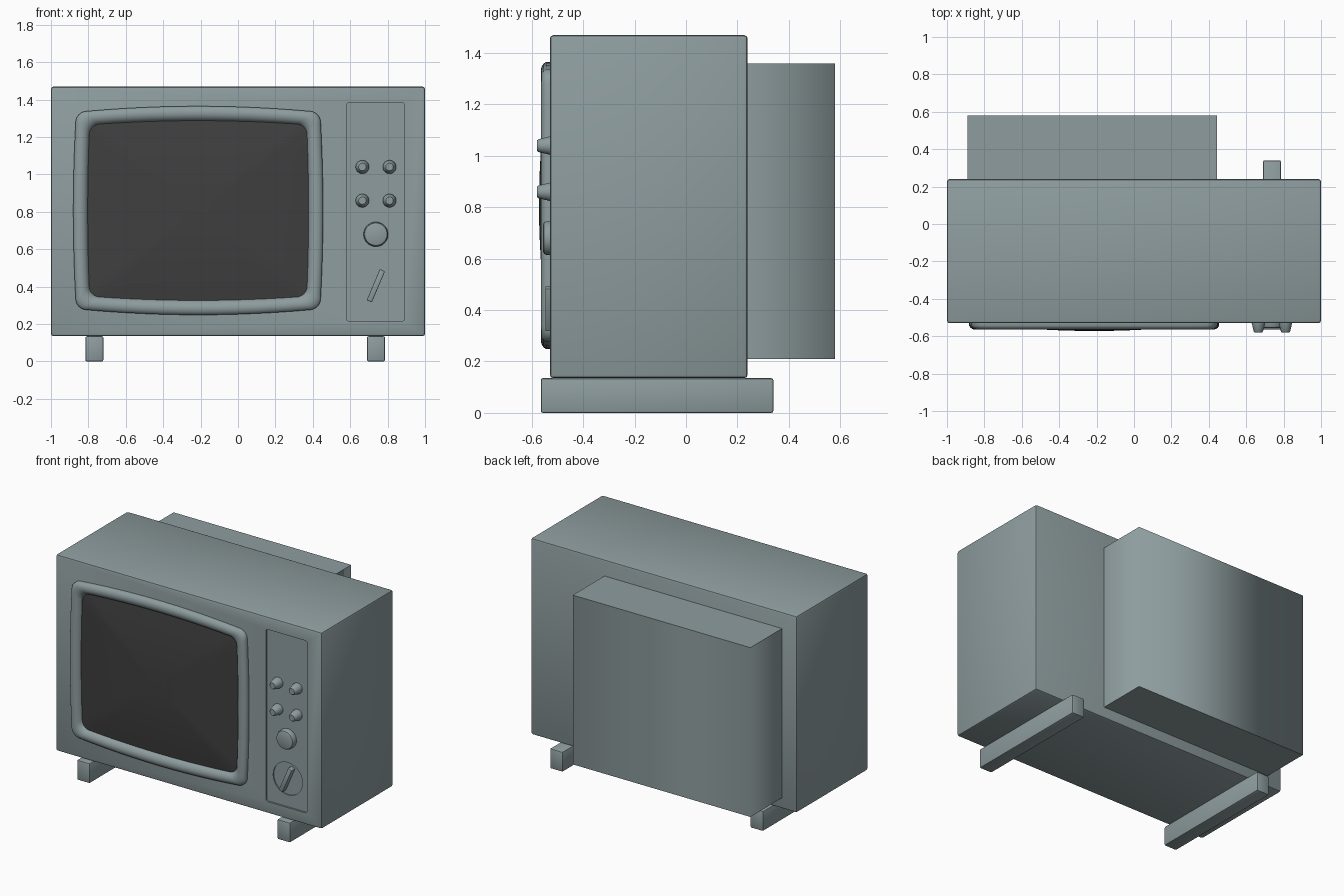
import bpy, bmesh, math
from mathutils import Matrix, Vector

if "Cube" in bpy.data.objects:
    bpy.data.objects.remove(bpy.data.objects["Cube"], do_unlink=True)


def material(name, rgb):
    m = bpy.data.materials.new(name)
    m.use_nodes = True
    m.diffuse_color = (*rgb, 1)
    m.node_tree.nodes["Principled BSDF"].inputs["Base Color"].default_value = (*rgb, 1)
    return m


CASE = material("grey green casing", (0.27, 0.335, 0.345))
GLASS = material("dark glass", (0.05, 0.05, 0.05))


def finish(name, bm, mat, angle=35):
    bmesh.ops.recalc_face_normals(bm, faces=bm.faces)
    me = bpy.data.meshes.new(name)
    bm.to_mesh(me)
    bm.free()
    ob = bpy.data.objects.new(name, me)
    bpy.context.collection.objects.link(ob)
    me.materials.append(mat)
    bpy.ops.object.select_all(action="DESELECT")
    ob.select_set(True)
    bpy.context.view_layer.objects.active = ob
    bpy.ops.object.shade_smooth_by_angle(angle=math.radians(angle))
    return ob


def box_mesh(lo, hi, bevel=0, segments=2):
    bm = bmesh.new()
    lo, hi = Vector(lo), Vector(hi)
    bmesh.ops.create_cube(bm, size=1, matrix=Matrix.Translation((lo + hi) / 2)
                          @ Matrix.Diagonal((*(hi - lo), 1)))
    if bevel:
        bmesh.ops.bevel(bm, geom=bm.edges[:], offset=bevel, segments=segments,
                        profile=0.5, affect="EDGES")
    return bm


def cut(target, cutter):
    mod = target.modifiers.new("recess", "BOOLEAN")
    mod.operation = "DIFFERENCE"
    mod.solver = "EXACT"
    mod.object = cutter
    bpy.context.view_layer.objects.active = target
    bpy.ops.object.modifier_apply(modifier=mod.name)
    bpy.data.objects.remove(cutter, do_unlink=True)


def outline(hx, hz, bulge_x, bulge_z, r):
    """Rounded rectangle whose four sides bow outwards."""
    bx, bz = hx - bulge_x, hz - bulge_z
    pts = []
    for k, (sx, sz) in enumerate([(1, 1), (-1, 1), (-1, -1), (1, -1)]):
        for i in range(7):
            a = math.pi / 2 * (k + i / 6)
            pts.append(Vector((sx * (bx - r) + r * math.cos(a), sz * (bz - r) + r * math.sin(a))))
    ring = []
    for i, p in enumerate(pts):
        q = pts[(i + 1) % len(pts)]
        steps = 12 if i % 7 == 6 else 1
        ring += [p.lerp(q, j / steps) for j in range(steps)]
    return [(p.x + bulge_x * (1 - (p.y / bz) ** 2) * p.x / bx,
             p.y + bulge_z * (1 - (p.x / bx) ** 2) * p.y / bz) for p in ring]


def loft(bm, rings):
    for a, b in zip(rings, rings[1:]):
        for i in range(len(a)):
            j = (i + 1) % len(a)
            bm.faces.new((a[i], a[j], b[j], b[i]))


def turned(name, x, z, profile, sides=32):
    """Part turned about the front-back axis, from (radius, y) pairs."""
    bm = bmesh.new()
    rings = [[bm.verts.new((x + r * math.cos(t * math.tau / sides), y,
                            z + r * math.sin(t * math.tau / sides)))
              for t in range(sides)] for r, y in profile]
    loft(bm, rings)
    bm.faces.new(rings[0])
    bm.faces.new(rings[-1])
    return finish(name, bm, CASE)


# Cabinet with a sunken control panel
FRONT, PANEL = -0.53, -0.518
cabinet = finish("cabinet", box_mesh((-1, FRONT, 0.135), (1, 0.24, 1.47), 0.014), CASE)
bm = box_mesh((0.58, -0.6, 0.215), (0.89, PANEL, 1.385))
bmesh.ops.bevel(bm, geom=[e for e in bm.edges
                          if abs(e.verts[0].co.y - e.verts[1].co.y) > 0.01],
                offset=0.015, segments=4, profile=0.5, affect="EDGES")
cut(cabinet, finish("panel_cutter", bm, CASE))
cut(cabinet, turned("dial_cutter", 0.737, 0.405, [(0.11, -0.6), (0.11, PANEL + 0.008)], 48))
bpy.ops.object.select_all(action="DESELECT")
cabinet.select_set(True)
bpy.context.view_layer.objects.active = cabinet
bpy.ops.object.shade_smooth_by_angle(angle=math.radians(35))

# Rear tube housing: rounded shading around the sides, crisp top and bottom
bm = box_mesh((-0.89, 0.235, 0.21), (0.445, 0.58, 1.36))
bmesh.ops.delete(bm, geom=[f for f in bm.faces if f.calc_center_median().y < 0.3],
                 context="FACES")
housing = finish("tube_housing", bm, CASE, 100)
for e in housing.data.edges:
    a, b = (housing.data.vertices[i].co for i in e.vertices)
    e.use_edge_sharp = abs(a.z - b.z) < 0.01

# Runner feet
for name, x in (("right_foot", -0.768), ("left_foot", 0.738)):
    finish(name, box_mesh((x - 0.048, -0.565, 0), (x + 0.048, 0.34, 0.135), 0.008), CASE)

# Bowed screen surround
CX, CZ = -0.213, 0.807
bm = bmesh.new()
rings = []
for inset, y in [(0, FRONT + 0.005), (0, -0.545), (0.006, -0.554), (0.018, -0.562),
                 (0.032, -0.565), (0.046, -0.564), (0.06, -0.558), (0.07, -0.549),
                 (0.077, -0.538), (0.08, FRONT + 0.005)]:
    k = inset / 0.08
    pts = outline(0.668 - inset, 0.558 - inset, 0.016 - 0.006 * k, 0.032 - 0.01 * k, 0.05)
    rings.append([bm.verts.new((CX + x, y, CZ + z)) for x, z in pts])
loft(bm, rings)
finish("screen_surround", bm, CASE, 60)

# Domed screen
bm = bmesh.new()
rings = []
edge = outline(0.592, 0.482, 0.01, 0.022, 0.05)
for s in (1, 0.9, 0.75, 0.6, 0.45, 0.3, 0.15):
    y = -0.536 - 0.036 * (1 - s * s)
    rings.append([bm.verts.new((CX + x * s, y, CZ + z * s)) for x, z in edge])
loft(bm, rings)
bm.faces.new(rings[-1])
finish("screen", bm, GLASS, 60)

# Four small tapered knobs
for row, z in (("upper", 1.04), ("lower", 0.86)):
    for side, x in (("right", 0.665), ("left", 0.81)):
        turned(f"{row}_{side}_knob", x, z,
               [(0.036, PANEL + 0.005), (0.036, -0.53), (0.033, -0.54),
                (0.025, -0.574), (0.02, -0.58)])

# Large round knob
turned("large_knob", 0.737, 0.68,
       [(0.066, PANEL + 0.005), (0.065, -0.545), (0.06, -0.553), (0.05, -0.557)])

# Tilted pointer on the dial
bm = box_mesh((-0.015, -0.547, -0.09), (0.015, PANEL + 0.012, 0.09), 0.004)
bm.transform(Matrix.Translation((0.737, 0, 0.405)) @ Matrix.Rotation(math.radians(23), 4, "Y"))
finish("dial_pointer", bm, CASE)
